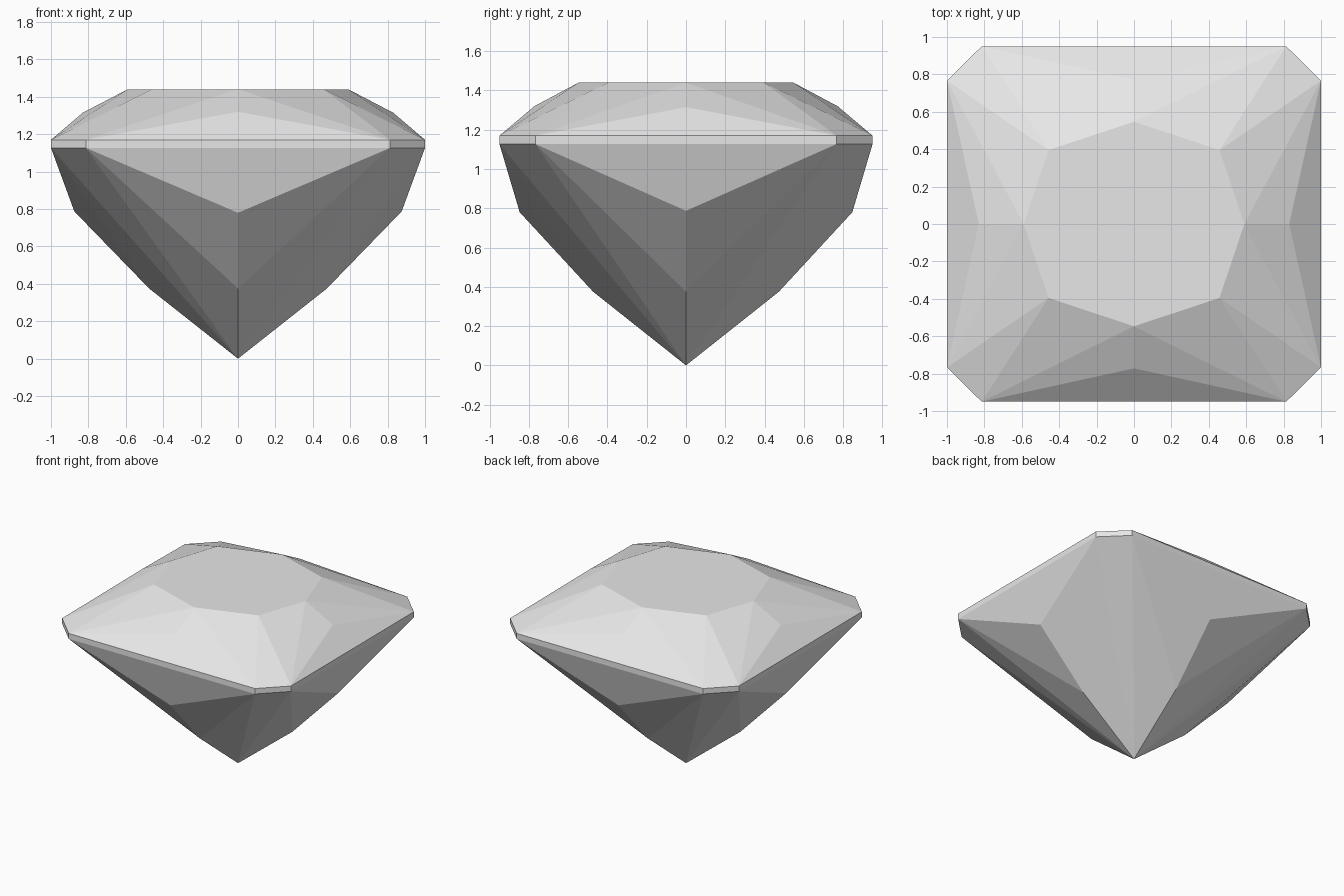
import bpy
import bmesh
import math

cube = bpy.data.objects.get("Cube")
if cube:
    bpy.data.objects.remove(cube, do_unlink=True)

# Stone colour
GREY = (0.8, 0.8, 0.8, 1.0)
stone = bpy.data.materials.new("pale_grey_stone")
stone.use_nodes = True
stone.diffuse_color = GREY
stone.node_tree.nodes["Principled BSDF"].inputs["Base Color"].default_value = GREY

# Heights of the cut
TABLE_Z, GIRDLE_TOP, GIRDLE_LOW = 1.44, 1.17, 1.127

# Named corner points of one quarter (x and y positive)
POINTS = {
    "table_centre": (0, 0, TABLE_Z),
    "table_x": (0.59, 0, TABLE_Z),
    "table_y": (0, 0.547, TABLE_Z),
    "table_corner": (0.457, 0.395, TABLE_Z),
    "crown_x": (0.83, 0, 1.315),
    "crown_y": (0, 0.772, 1.32),
    "low_x": (0.875, 0, 0.787),
    "low_y": (0, 0.847, 0.78),
    "keel_x": (0.475, 0, 0.375),
    "keel_y": (0, 0.473, 0.375),
    "culet": (0, 0, 0),
}
for level, z in (("top", GIRDLE_TOP), ("bottom", GIRDLE_LOW)):
    POINTS[level + "_x"] = (1.0, 0.767, z)       # corner ending the x side
    POINTS[level + "_y"] = (0.814, 0.95, z)      # corner ending the y side
    POINTS[level + "_mid_x"] = (1.0, 0, z)
    POINTS[level + "_mid_y"] = (0, 0.95, z)

# Facets on the corner of the quarter
FACETS = [
    ("table_centre", "table_x", "table_corner", "table_y"),
    ("table_corner", "top_x", "top_y"),
    ("top_x", "bottom_x", "bottom_y", "top_y"),
    ("bottom_x", "culet", "bottom_y"),
]
# Facets that repeat on the x side and the y side
for s in "xy":
    FACETS += [
        ("table_" + s, "table_corner", "top_" + s),
        ("table_" + s, "crown_" + s, "top_" + s),
        ("crown_" + s, "top_mid_" + s, "top_" + s),
        ("top_mid_" + s, "bottom_mid_" + s, "bottom_" + s, "top_" + s),
        ("bottom_mid_" + s, "low_" + s, "bottom_" + s),
        ("low_" + s, "keel_" + s, "bottom_" + s),
        ("keel_" + s, "culet", "bottom_" + s),
    ]

# Repeat the quarter four times, then weld it into one cut stone
bm = bmesh.new()
for sx in (1, -1):
    for sy in (1, -1):
        verts = {n: bm.verts.new((x * sx, y * sy, z)) for n, (x, y, z) in POINTS.items()}
        for facet in FACETS:
            bm.faces.new([verts[n] for n in facet])
bmesh.ops.remove_doubles(bm, verts=bm.verts[:], dist=0.0001)
bmesh.ops.recalc_face_normals(bm, faces=bm.faces[:])
# Remove the seams inside flat facets
bmesh.ops.dissolve_limit(bm, angle_limit=math.radians(0.1), verts=bm.verts[:], edges=bm.edges[:])

mesh = bpy.data.meshes.new("gemstone")
bm.to_mesh(mesh)
bm.free()
mesh.materials.append(stone)
gem = bpy.data.objects.new("gemstone", mesh)
bpy.context.scene.collection.objects.link(gem)
